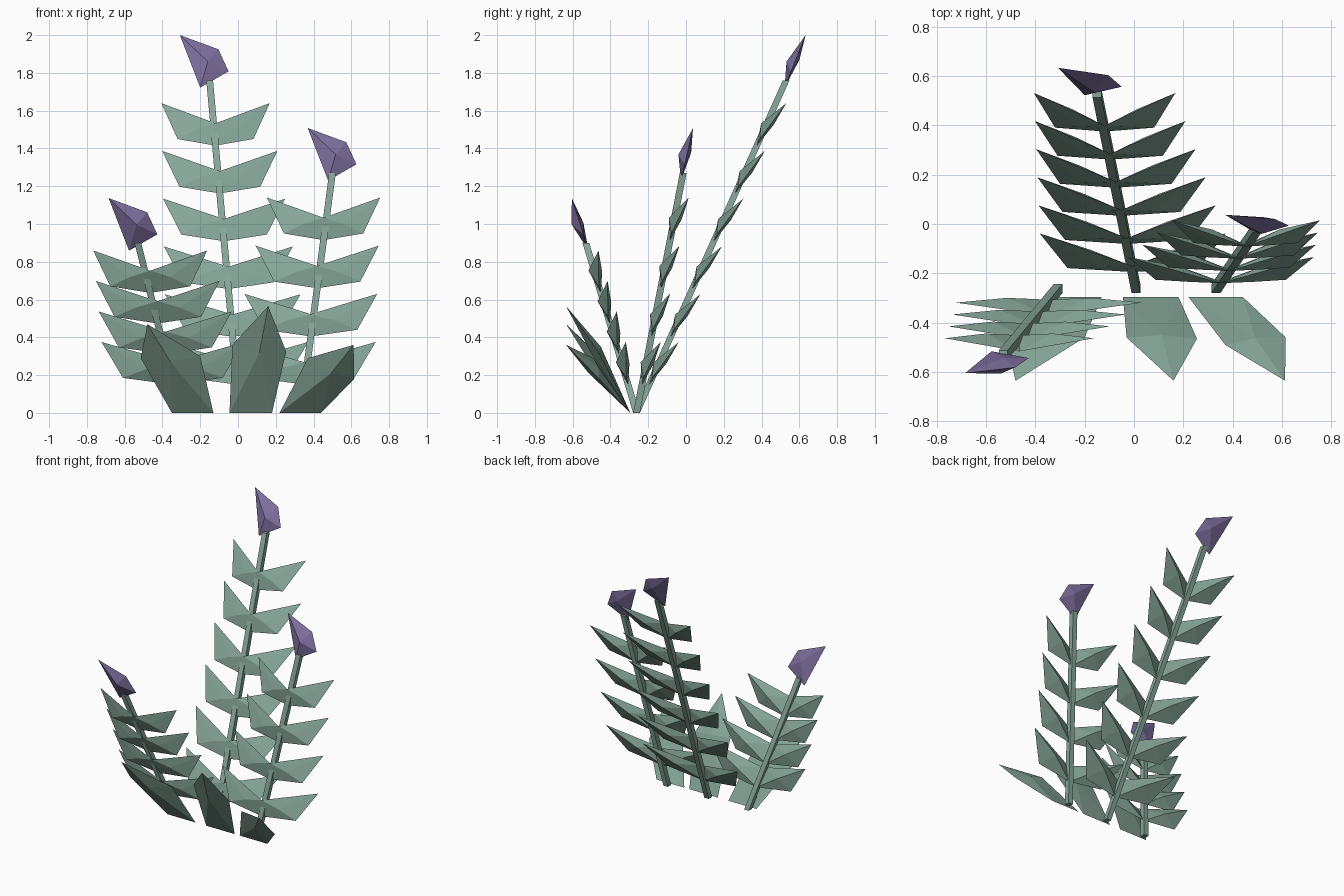
import bpy
import bmesh
from mathutils import Vector

cube = bpy.data.objects.get("Cube")
if cube:
    bpy.data.objects.remove(cube, do_unlink=True)


def make_material(name, rgb):
    mat = bpy.data.materials.new(name)
    mat.use_nodes = True
    mat.diffuse_color = (*rgb, 1)
    shader = mat.node_tree.nodes["Principled BSDF"]
    shader.inputs["Base Color"].default_value = (*rgb, 1)
    shader.inputs["Roughness"].default_value = 0.9
    return mat


GREEN = make_material("sage green", (0.24, 0.38, 0.315))
PURPLE = make_material("dusty purple", (0.205, 0.16, 0.34))


def finish(name, bm, mat):
    bmesh.ops.recalc_face_normals(bm, faces=bm.faces)
    mesh = bpy.data.meshes.new(name)
    bm.to_mesh(mesh)
    bm.free()
    mesh.materials.append(mat)
    obj = bpy.data.objects.new(name, mesh)
    bpy.context.collection.objects.link(obj)


def add_fan(bm, outline, front, back):
    """Closed faceted blade: outline joined to a front and a back ridge point."""
    ring = [bm.verts.new(p) for p in outline]
    for apex in (bm.verts.new(front), bm.verts.new(back)):
        for i, v in enumerate(ring):
            bm.faces.new((v, ring[(i + 1) % len(ring)], apex))


def build_stem(name, base, top, radius=0.018):
    bm = bmesh.new()
    rings = []
    for centre in (base, top):
        rings.append([bm.verts.new(centre + Vector((x, y, 0)) * radius)
                      for x, y in ((-1, -1), (1, -1), (1, 1), (-1, 1))])
    low, high = rings
    for i in range(4):
        j = (i + 1) % 4
        bm.faces.new((low[i], low[j], high[j], high[i]))
    bm.faces.new(low)
    bm.faces.new(high)
    finish(name, bm, GREEN)


def build_leaves(name, base, top, pairs, tip_height, half):
    """Mirrored leaf pairs, spaced evenly and narrowing up the stem."""
    slope = (top - base) / top.z
    bm = bmesh.new()
    for n in range(pairs):
        t = n / (pairs - 1)
        z = 0.15 + t * (tip_height - 0.375)
        width = 0.377 + t * (half - 0.377)
        root = base + slope * z
        for side in (-1, 1):
            def at(x, up, out):
                return root + Vector((side * x * width, slope.y * up + out, up))
            outline = (at(0, 0, 0), at(0.7, 0.035, 0),
                       at(1, 0.225, 0.055), at(0, 0.118, -0.03))
            add_fan(bm, outline, at(0.35, 0.085, -0.018), at(0.45, 0.11, 0.04))
    finish(name, bm, GREEN)


def build_flower(name, centre, lean):
    """Lopsided bud leaning with its stem."""
    def at(x, up, out=0):
        return centre + Vector((x, up * lean + out, up))
    bm = bmesh.new()
    outline = (at(-0.148, 0.14), at(0.056, 0.065), at(0.11, -0.052), at(-0.04, -0.138))
    add_fan(bm, outline, at(0, 0, -0.045), at(0.01, 0.01, 0.02))
    finish(name, bm, PURPLE)


# Flowering stalks: base, top, leaf pairs, top tip height, top half width, bud
stalks = {
    "middle": ((0.008, -0.262, 0), (-0.15, 0.53, 1.76), 6, 1.64, 0.287, (-0.16, 0.577, 1.86), 0.4),
    "left": ((0.332, -0.262, 0), (0.50, -0.015, 1.27), 4, 1.14, 0.30, (0.517, 0.005, 1.368), 0.23),
    "right": ((-0.308, -0.262, 0), (-0.53, -0.53, 0.9), 4, 0.86, 0.302, (-0.537, -0.56, 0.997), -0.32),
}
for side, (base, top, pairs, tip, half, bud, lean) in stalks.items():
    base, top = Vector(base), Vector(top)
    build_stem(side + "_stem", base, top)
    build_leaves(side + "_stem_leaves", base, top, pairs, tip, half)
    build_flower(side + "_flower", Vector(bud), lean)


def build_ground_leaf(name, left, right, right_shoulder, tip, left_shoulder):
    """Broad leaf from the ground, leaning forward, with a raised ridge."""
    bm = bmesh.new()
    outline = [Vector(p) for p in ((left, -0.295, 0), (right, -0.295, 0),
                                   right_shoulder, tip, left_shoulder)]
    middle = (outline[2] + outline[4]) / 2
    normal = Vector((0, -0.8, -0.5))
    add_fan(bm, outline, middle + normal * 0.05, middle - normal * 0.015)
    finish(name, bm, GREEN)


# Broad leaves at the foot
build_ground_leaf("middle_ground_leaf", -0.045, 0.18,
                  (0.255, -0.465, 0.325), (0.16, -0.635, 0.565), (-0.03, -0.46, 0.36))
build_ground_leaf("left_ground_leaf", 0.22, 0.44,
                  (0.615, -0.46, 0.18), (0.612, -0.635, 0.36), (0.37, -0.49, 0.29))
build_ground_leaf("right_ground_leaf", -0.35, -0.13,
                  (-0.20, -0.46, 0.30), (-0.48, -0.635, 0.47), (-0.515, -0.48, 0.29))
